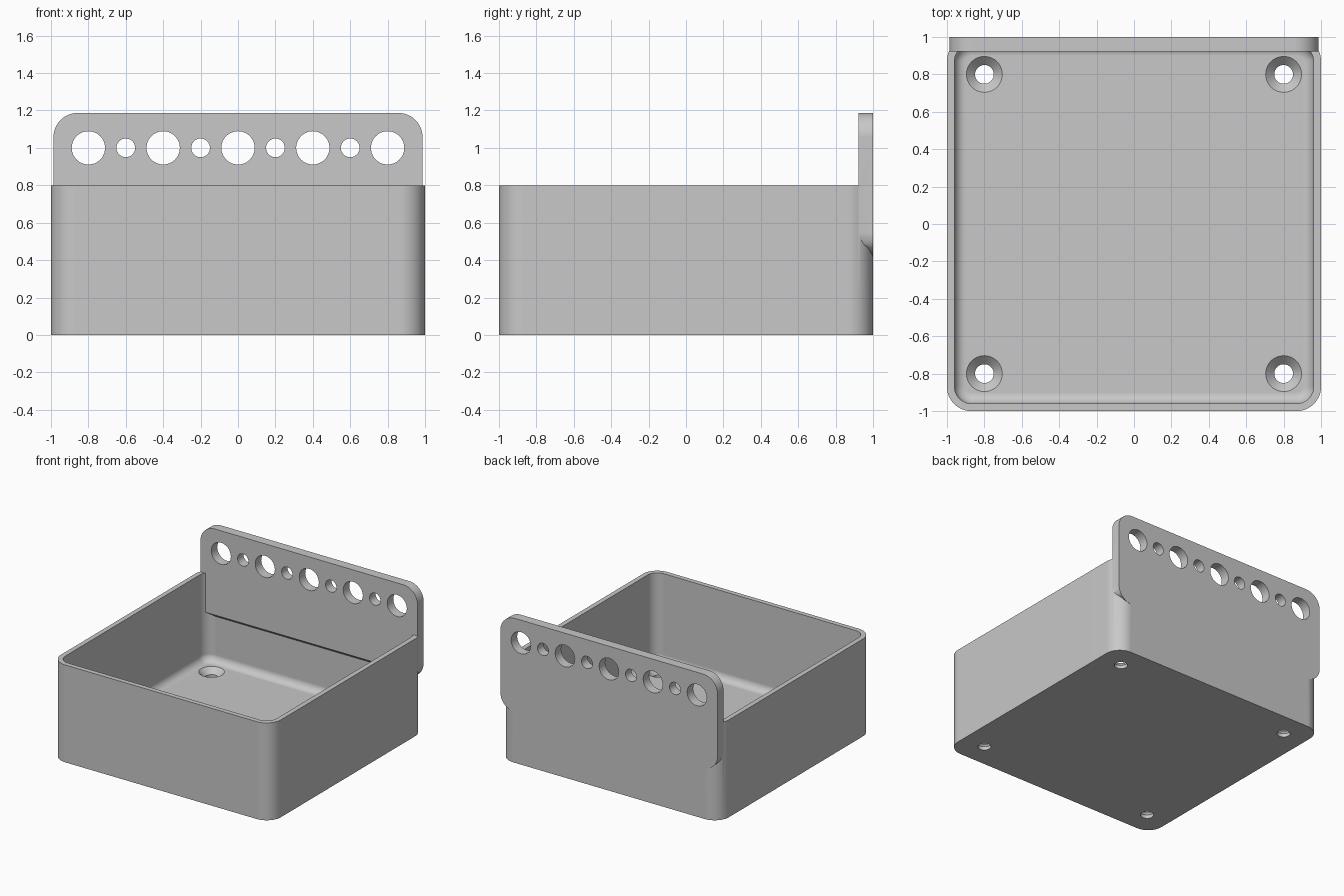
import bpy
import bmesh
from math import sin, cos, pi, radians

if "Cube" in bpy.data.objects:
    bpy.data.objects.remove(bpy.data.objects["Cube"])

WALL, CORNER, HEIGHT = 0.04, 0.13, 0.8
FLOOR, FILLET = 0.075, 0.06
PLATE_FRONT, PLATE_HALF = 0.922, 0.987
PLATE_BOTTOM, PLATE_TOP, LEDGE = 0.415, 1.187, 0.48

grey = bpy.data.materials.new("light grey plastic")
grey.use_nodes = True
grey.diffuse_color = (0.58, 0.58, 0.58, 1)
grey.node_tree.nodes["Principled BSDF"].inputs["Base Color"].default_value = (0.58, 0.58, 0.58, 1)


def arc(cx, cy, r, start, end, steps):
    """Points along an arc, angles in degrees."""
    angles = [radians(start + (end - start) * i / steps) for i in range(steps + 1)]
    return [(cx + r * cos(a), cy + r * sin(a)) for a in angles]


def rounded_rectangle(half, low, high, r):
    """Outline from -half to half across and from low to high."""
    points = []
    for i, (sx, cy) in enumerate([(1, high - r), (-1, high - r), (-1, low + r), (1, low + r)]):
        points += arc(sx * (half - r), cy, r, 90 * i, 90 * i + 90, 12)
    return points


def rounded_square(half, r):
    return rounded_rectangle(half, -half, half, r)


def loft(name, rings):
    """Closed solid skinned through rings of equal point count."""
    bm = bmesh.new()
    loops = [[bm.verts.new(p) for p in ring] for ring in rings]
    for low, high in zip(loops, loops[1:]):
        for i in range(len(low)):
            j = (i + 1) % len(low)
            bm.faces.new((low[i], low[j], high[j], high[i]))
    bm.faces.new(loops[0][::-1])
    bm.faces.new(loops[-1])
    bmesh.ops.recalc_face_normals(bm, faces=bm.faces[:])
    mesh = bpy.data.meshes.new(name)
    bm.to_mesh(mesh)
    bm.free()
    mesh.materials.append(grey)
    obj = bpy.data.objects.new(name, mesh)
    bpy.context.collection.objects.link(obj)
    return obj


def flat(points, z):
    return [(x, y, z) for x, y in points]


def upright(points, y):
    return [(x, y, z) for x, z in points]


def combine(target, tool, operation):
    """Apply a boolean and discard the tool."""
    mod = target.modifiers.new(operation.lower(), "BOOLEAN")
    mod.operation, mod.solver, mod.object = operation, "EXACT", tool
    bpy.ops.object.select_all(action="DESELECT")
    bpy.context.view_layer.objects.active = target
    target.select_set(True)
    bpy.ops.object.modifier_apply(modifier=mod.name)
    bpy.data.objects.remove(tool)


# Tray body with rounded vertical corners
outline = rounded_square(1, CORNER)
tray = loft("tray_with_mounting_plate", [flat(outline, 0), flat(outline, HEIGHT)])

# Cavity with a filleted floor edge
rings = []
for i in range(9):
    a = pi / 2 * i / 8
    inset = FILLET * (1 - sin(a))
    rings.append(flat(rounded_square(1 - WALL - inset, CORNER - WALL - inset),
                      FLOOR + FILLET * (1 - cos(a))))
rings.append(flat(rounded_square(1 - WALL, CORNER - WALL), HEIGHT + 0.2))
combine(tray, loft("cavity_cutter", rings), "DIFFERENCE")

# Countersunk screw holes in the floor
for sx in (-1, 1):
    for sy in (-1, 1):
        steps = [(-0.1, 0.05), (FLOOR - 0.046, 0.05), (FLOOR, 0.096), (FLOOR + 0.02, 0.096)]
        rings = [flat(arc(0.8 * sx, 0.8 * sy, r, 0, 360, 40)[:-1], z) for z, r in steps]
        combine(tray, loft("screw_cutter", rings), "DIFFERENCE")

# Mounting plate with rounded corners, its lower edge sloping up towards the front
back = rounded_rectangle(PLATE_HALF, PLATE_BOTTOM, PLATE_TOP, CORNER)
front = [(x, max(z, LEDGE)) for x, z in back]
plate = loft("mounting_plate", [upright(front, PLATE_FRONT), upright(back, 1)])

# Alternating large and small holes through the plate
for i in range(9):
    r = 0.05 if i % 2 else 0.089
    hole = arc(-0.8 + 0.2 * i, 1, r, 0, 360, 48)[:-1]
    combine(plate, loft("hole_cutter", [upright(hole, 0.8), upright(hole, 1.1)]), "DIFFERENCE")
combine(tray, plate, "UNION")

# Smooth curved surfaces, keep hard edges
bpy.ops.object.shade_smooth_by_angle(angle=radians(30))
weighted = tray.modifiers.new("weighted_normals", "WEIGHTED_NORMAL")
weighted.keep_sharp = True
